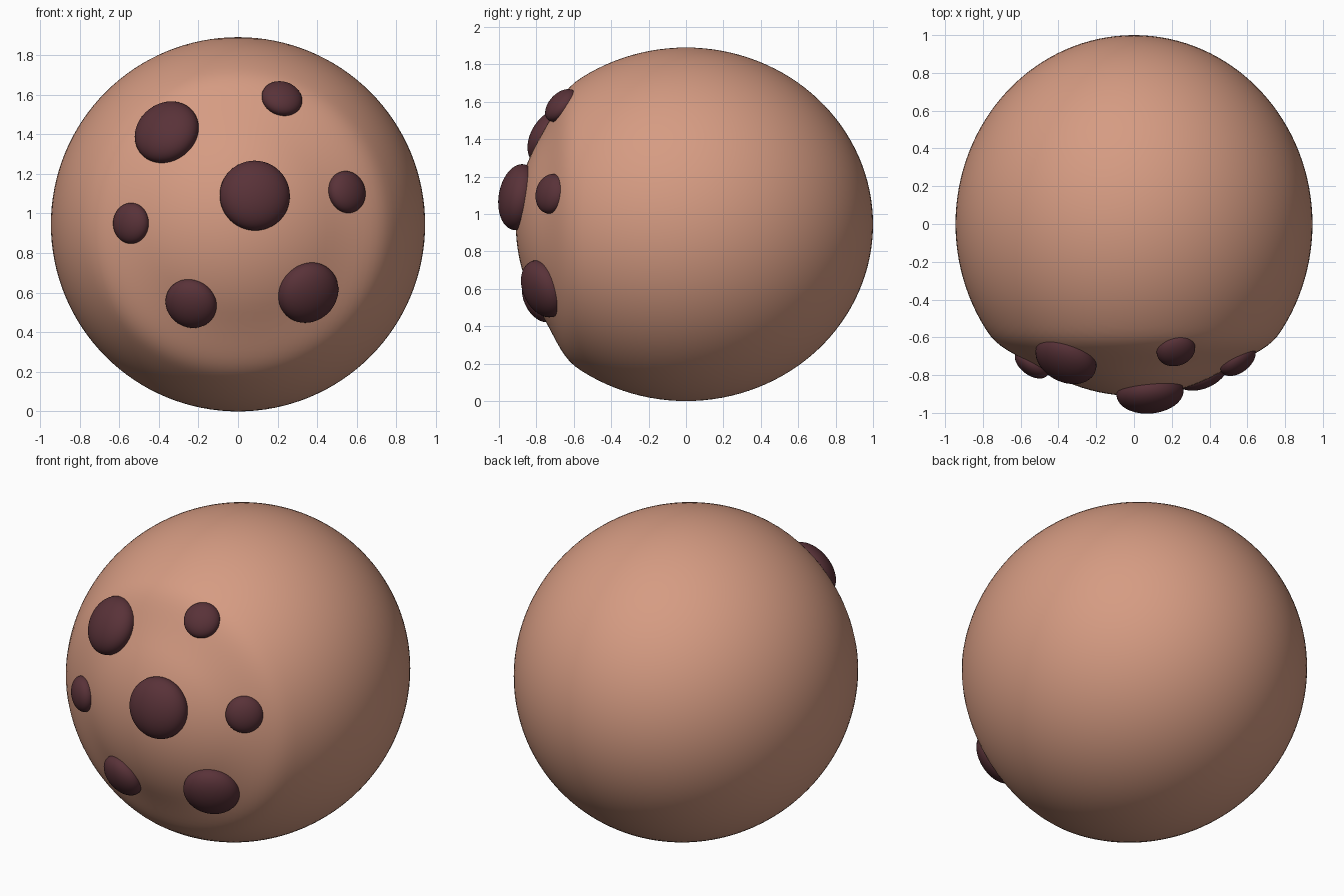
import bpy
import math
from mathutils import Vector

if "Cube" in bpy.data.objects:
    bpy.data.objects.remove(bpy.data.objects["Cube"])

R = 0.945          # body radius in x and z
PULL = 0.09        # how far the front cap is flattened


def material(name, color):
    m = bpy.data.materials.new(name)
    m.diffuse_color = (*color, 1)
    m.use_nodes = True
    m.node_tree.nodes["Principled BSDF"].inputs["Base Color"].default_value = m.diffuse_color
    return m


tan = material("warm tan", (0.67, 0.33, 0.225))
maroon = material("dark maroon", (0.10, 0.032, 0.04))


def flatten(y):
    """Ease the front of the body backwards, leaving the rest round."""
    u = min(max((-y - 0.57) / 0.31, 0), 1)
    return y + PULL * u * u * (3 - 2 * u)


def ball(name, mat, segments, rings):
    bpy.ops.mesh.primitive_uv_sphere_add(segments=segments, ring_count=rings, radius=1)
    ob = bpy.context.object
    ob.name = name
    ob.data.materials.append(mat)
    bpy.ops.object.shade_smooth()
    return ob


# Body: a round ball with a flattened front
body = ball("body", tan, 128, 64)
for v in body.data.vertices:
    v.co = (v.co.x * R, flatten(v.co.y), v.co.z * R + R)

# Spots: shallow domes on the front (x, z, radius)
spots = [
    (0.085, 1.09, 0.178),
    (-0.36, 1.41, 0.170),
    (0.222, 1.58, 0.104),
    (0.55, 1.108, 0.107),
    (-0.54, 0.95, 0.103),
    (-0.237, 0.545, 0.132),
    (0.355, 0.60, 0.160),
]
for i, (x, z, r) in enumerate(spots):
    dz = z - R
    y = flatten(-math.sqrt(1 - (x * x + dz * dz) / R ** 2))
    normal = Vector((x, y, dz)).normalized()
    spot = ball(f"spot_{i + 1}", maroon, 48, 24)
    spot.scale = (r, r, r * 0.6)
    spot.rotation_euler = normal.to_track_quat('Z', 'Y').to_euler()
    spot.location = (x, y, z)
